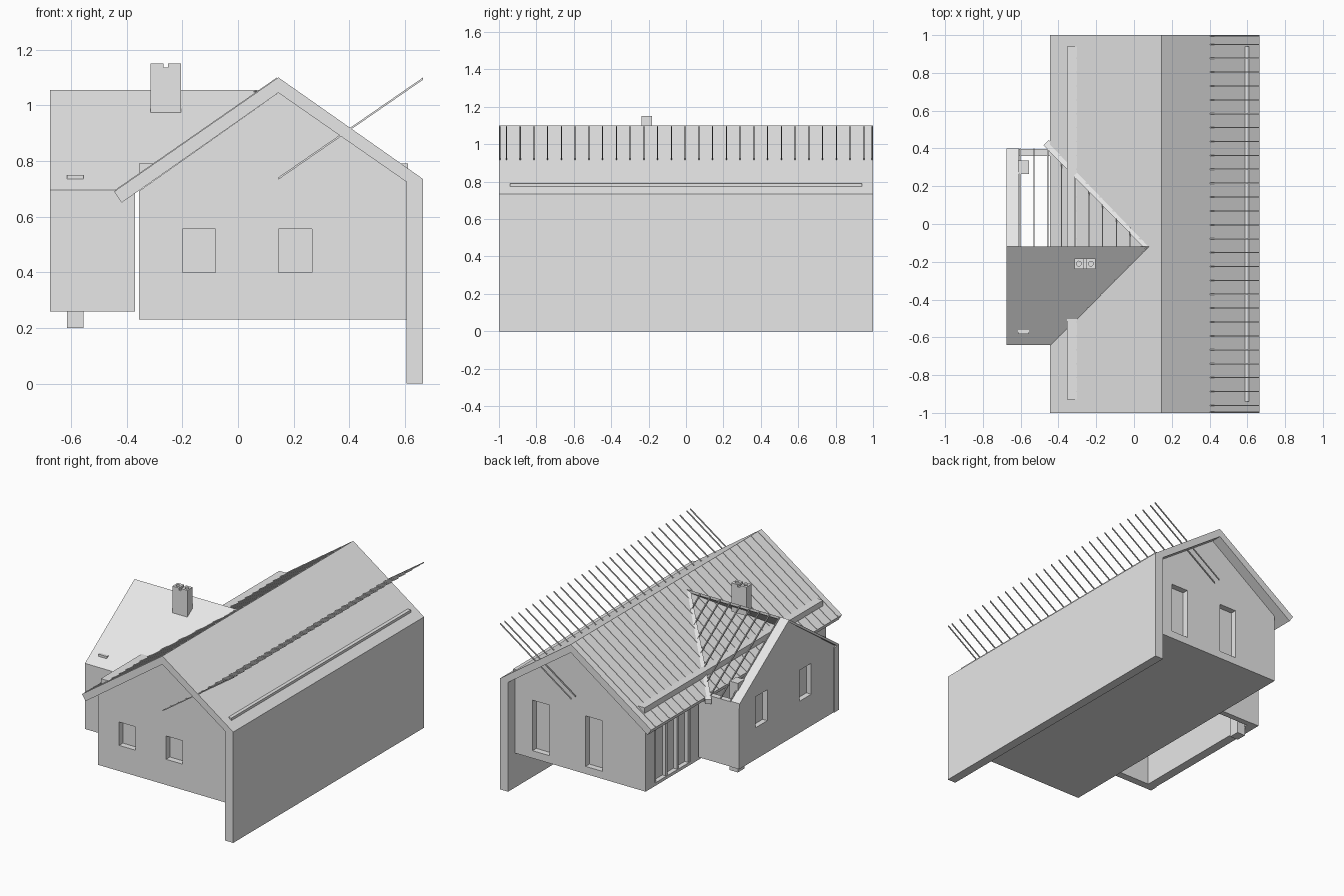
import bpy, bmesh
from mathutils import Vector

cube = bpy.data.objects.get("Cube")
if cube:
    bpy.data.objects.remove(cube, do_unlink=True)

grey = bpy.data.materials.new("plain_grey")
grey.use_nodes = True
grey.diffuse_color = (0.8, 0.8, 0.8, 1)
grey.node_tree.nodes["Principled BSDF"].inputs["Base Color"].default_value = (0.8, 0.8, 0.8, 1)


def make(name, bm):
    bmesh.ops.recalc_face_normals(bm, faces=bm.faces)
    mesh = bpy.data.meshes.new(name)
    bm.to_mesh(mesh)
    bm.free()
    mesh.materials.append(grey)
    ob = bpy.data.objects.new(name, mesh)
    bpy.context.collection.objects.link(ob)
    return ob


def extrude(bm, points, offset):
    """Closed solid from a flat outline swept by an offset."""
    face = bm.faces.new([bm.verts.new(p) for p in points])
    out = bmesh.ops.extrude_face_region(bm, geom=[face], use_keep_orig=True)
    verts = [g for g in out["geom"] if isinstance(g, bmesh.types.BMVert)]
    bmesh.ops.translate(bm, verts=verts, vec=offset)


def prism_y(name, outline, spans):
    """Outline in x, z repeated over spans of y."""
    bm = bmesh.new()
    for a, b in spans:
        extrude(bm, [(x, a, z) for x, z in outline], (0, b - a, 0))
    return make(name, bm)


def prism_x(name, outline, a, b):
    bm = bmesh.new()
    extrude(bm, [(a, y, z) for y, z in outline], (b - a, 0, 0))
    return make(name, bm)


def box(name, x, y, z):
    return prism_y(name, [(x[0], z[0]), (x[1], z[0]), (x[1], z[1]), (x[0], z[1])], [y])


def cut(target, cutters):
    bpy.context.view_layer.objects.active = target
    for c in cutters:
        c.hide_render = True
        mod = target.modifiers.new("opening", 'BOOLEAN')
        mod.operation = 'DIFFERENCE'
        mod.solver = 'EXACT'
        mod.object = c
        bpy.ops.object.modifier_apply(modifier=mod.name)
        bpy.data.objects.remove(c, do_unlink=True)


# Main roof and long side wall as one folded shell
prism_y("roof_shell", [(.665, 0), (.665, .735), (.145, 1.10), (-.445, .69), (-.418, .65),
                       (.145, 1.045), (.605, .725), (.605, 0)], [(-1, 1)])

# Main body with recessed windows
body = prism_y("house_body", [(-.355, .23), (.605, .23), (.605, .725), (.145, 1.045), (-.355, .692)],
               [(-.96, .93)])
cutters = [box("cutter", (x, x + .12), (-1.1, -.92), (.4, .555)) for x in (-.2, .145)]
cutters += [box("cutter", (x, x + .125), (.89, 1.1), (.28, .615)) for x in (-.04, .35)]
cutters.append(box("cutter", (-.5, -.325), (.46, .83), (.25, .64)))
cut(body, cutters)

# Glazed door frame on the garden side
for i in range(4):
    y = .46 + i * .1175
    box("door_mullion", (-.35, -.32), (y, y + .0175), (.25, .64))

# Roof rails
box("left_roof_rail", (-.355, -.295), (-.93, .94), (.745, .79))
box("right_roof_rail", (.585, .61), (-.94, .94), (.765, .79))

# Seams on the left slope and raised battens standing off the right slope
rows = [-.995] + [-.96 + i * .0735 for i in range(27)] + [.995]
prism_y("left_roof_seams", [(-.44, .69), (.14, 1.093), (.14, 1.10), (-.44, .697)],
        [(y - .003, y + .003) for y in rows[1:-1]])
prism_y("raised_battens", [(.145, .733), (.665, 1.092), (.665, 1.10), (.145, .741)],
        [(y - .003, y + .003) for y in rows])

# Side wing walls
gable = prism_x("wing_gable", [(-.6, .26), (.4, .26), (.4, .695), (-.12, 1.04), (-.6, .70)], -.67, -.61)
cut(gable, [box("cutter", (-.8, -.635), (y, y + .125), (.47, .675)) for y in (.105, -.355)])
box("wing_front_wall", (-.675, -.37), (-.64, -.59), (.26, .69))
box("wing_back_wall", (-.67, -.37), (.36, .398), (.26, .69))
box("wing_post", (-.615, -.555), (.265, .335), (.2, .79))

# Closed half of the wing roof, clipped along the valley
bm = bmesh.new()
extrude(bm, [(-.675, -.64, .695), (-.44, -.64, .695), (.085, -.12, 1.055), (-.675, -.12, 1.055)],
        (0, 0, -.018))
make("wing_roof", bm)


# Open half of the wing roof: rafters, rake and valley beams
def roof_z(y):
    return 1.055 - .692 * (y + .12)


def beam(bm, p, q, side, depth):
    s, p, q = Vector(side) / 2, Vector(p), Vector(q)
    extrude(bm, [p - s, p + s, q + s, q - s], (0, 0, -depth))


bm = bmesh.new()
for i in range(1, 10):
    x = -.675 + i * .0727
    end = min(.4, -.035 - x)
    beam(bm, (x, -.12, roof_z(-.12)), (x, end, roof_z(end)), (.006, 0, 0), .012)
make("wing_rafters", bm)

bm = bmesh.new()
beam(bm, (.075, -.12, 1.052), (-.465, .43, .68), (.028, .028, 0), .03)
make("valley_beam", bm)
bm = bmesh.new()
beam(bm, (-.642, -.12, 1.055), (-.642, .4, .695), (.064, 0, 0), .03)
make("rake_beam", bm)

# Chimney with two flues, and a small roof vent
chimney = box("chimney", (-.315, -.205), (-.238, -.182), (.96, 1.15))
flues = []
for x in (-.292, -.228):
    bm = bmesh.new()
    bmesh.ops.create_cone(bm, cap_ends=True, segments=12, radius1=.013, radius2=.013, depth=.06)
    bmesh.ops.translate(bm, verts=bm.verts, vec=(x, -.21, 1.15))
    flues.append(make("cutter", bm))
flues.append(box("cutter", (-.268, -.252), (-.3, -.1), (1.135, 1.2)))
cut(chimney, flues)
box("roof_vent", (-.615, -.555), (-.582, -.562), (.728, .75))
